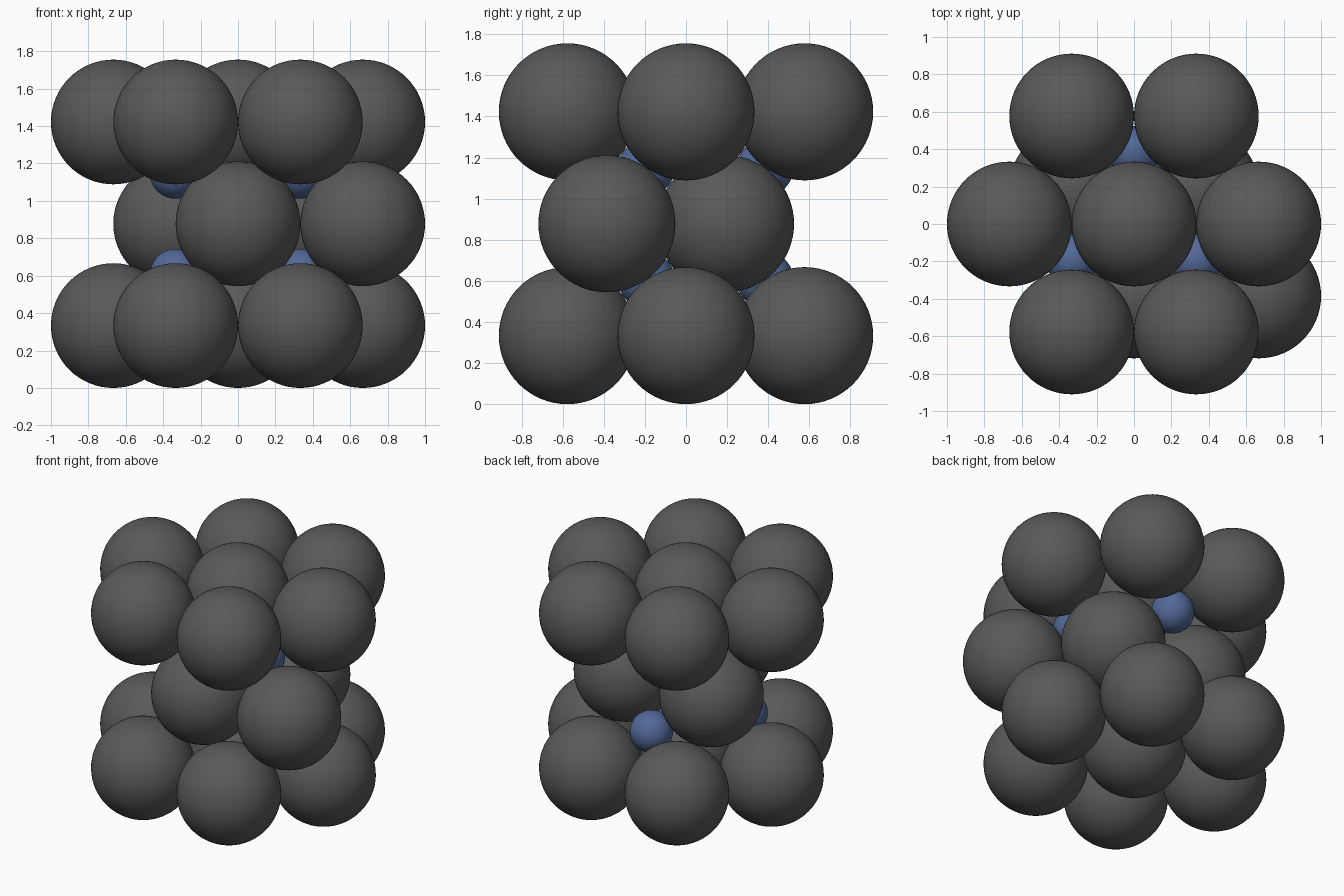
import bpy, math

if "Cube" in bpy.data.objects:
    bpy.data.objects.remove(bpy.data.objects["Cube"])

R = 1 / 3                        # large sphere radius; neighbours just touch
A = 2 * R                        # spacing within a layer
H = A * math.sqrt(2 / 3)         # spacing between close-packed layers
ROW = A * math.sqrt(3) / 2       # spacing between rows
SMALL = R * (math.sqrt(2) - 1)   # sphere that fits the octahedral gap


def material(name, color):
    m = bpy.data.materials.new(name)
    m.diffuse_color = color
    m.use_nodes = True
    m.node_tree.nodes["Principled BSDF"].inputs["Base Color"].default_value = m.diffuse_color
    return m


dark = material("dark_grey", (0.1, 0.1, 0.1, 1))
blue = material("blue", (0.085, 0.14, 0.31, 1))


def ball_mesh(name, radius, mat):
    bpy.ops.mesh.primitive_uv_sphere_add(segments=64, ring_count=32, radius=radius)
    ob = bpy.context.object
    bpy.ops.object.shade_smooth()
    mesh = ob.data
    mesh.name = name
    mesh.materials.append(mat)
    bpy.data.objects.remove(ob)
    return mesh


large = ball_mesh("large_ball", R, dark)
small = ball_mesh("small_ball", SMALL, blue)


def place(name, mesh, points, z):
    for x, y in points:
        ob = bpy.data.objects.new(name, mesh)
        ob.location = (x, y, z)
        bpy.context.collection.objects.link(ob)


def ring(radius, count, start):
    return [(radius * math.cos(math.radians(start) + i * math.tau / count),
             radius * math.sin(math.radians(start) + i * math.tau / count))
            for i in range(count)]


# Bottom and top layers: a centre ball with six around it
hexagon = [(0, 0)] + ring(A, 6, 0)
place("bottom_layer_ball", large, hexagon, R)
place("top_layer_ball", large, hexagon, R + 2 * H)

# Middle layer: three balls in the hollows plus one at the front right
hollow = ROW * 2 / 3
place("middle_layer_ball", large, ring(hollow, 3, -90) + [(A, -hollow)], R + H)

# Small balls in the gaps between layers
gaps = ring(hollow, 3, 90)
place("lower_gap_ball", small, gaps, R + H / 2)
place("upper_gap_ball", small, gaps, R + H * 1.5)
